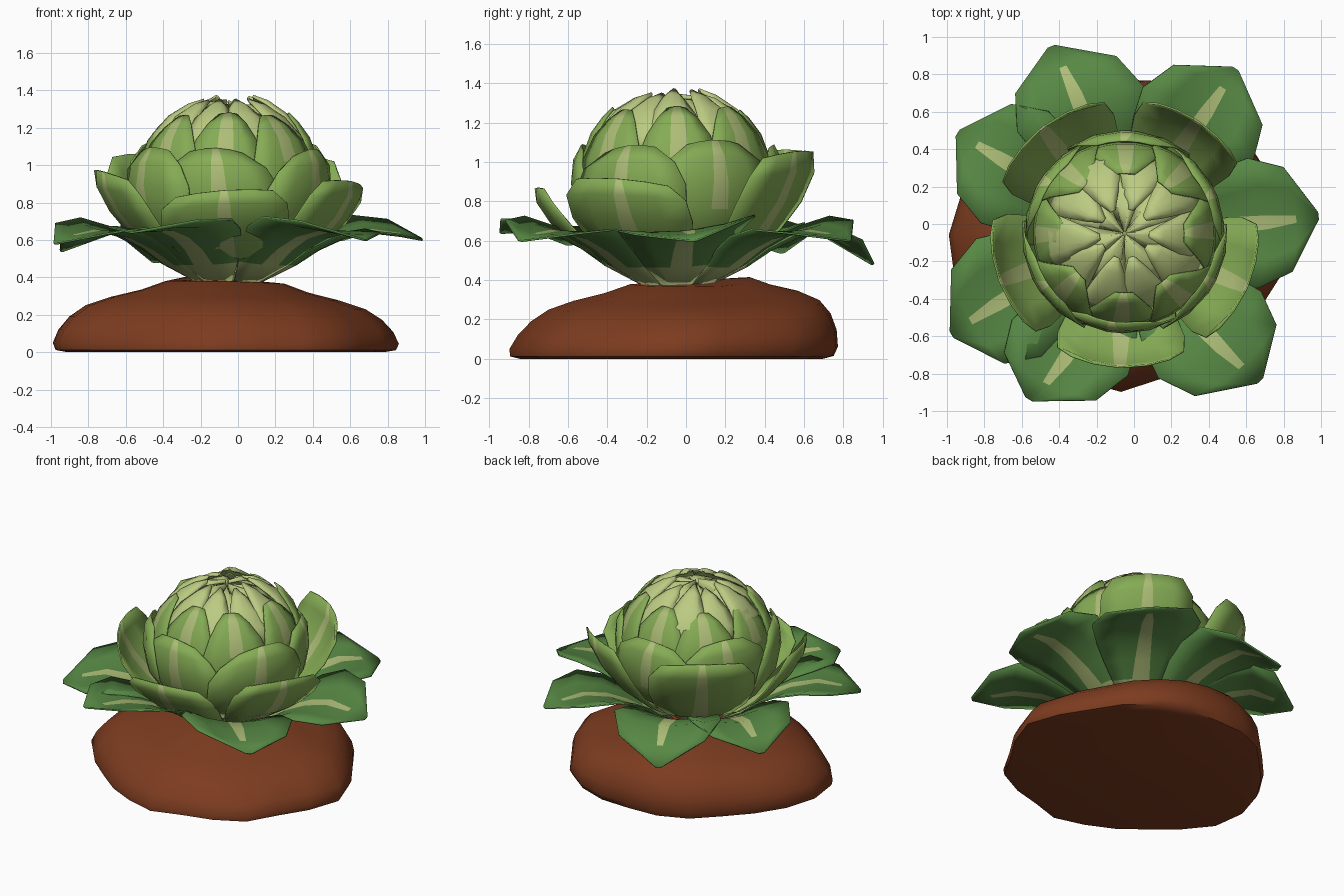
import bpy, bmesh, math, random
from mathutils import Vector

random.seed(4)
if "Cube" in bpy.data.objects:
    bpy.data.objects.remove(bpy.data.objects["Cube"])

AXIS = Vector((-0.05, -0.05, 0))


def material(name, rgb):
    m = bpy.data.materials.new(name)
    m.use_nodes = True
    m.diffuse_color = (*rgb, 1)
    bsdf = next(n for n in m.node_tree.nodes if n.type == 'BSDF_PRINCIPLED')
    bsdf.inputs["Base Color"].default_value = (*rgb, 1)
    return m


SOIL = material("soil brown", (0.205, 0.045, 0.014))
DARK = material("outer leaf green", (0.095, 0.245, 0.058))
GREEN = material("head leaf green", (0.235, 0.41, 0.09))
HEART = material("heart pale green", (0.5, 0.6, 0.225))
RIB = material("rib pale green", (0.42, 0.51, 0.185))


def finish(name, bm, mats, thickness=0, sharp=40):
    bmesh.ops.recalc_face_normals(bm, faces=bm.faces)
    mesh = bpy.data.meshes.new(name)
    bm.to_mesh(mesh)
    bm.free()
    obj = bpy.data.objects.new(name, mesh)
    bpy.context.collection.objects.link(obj)
    for m in mats:
        mesh.materials.append(m)
    if thickness:
        mod = obj.modifiers.new("thickness", 'SOLIDIFY')
        mod.thickness, mod.offset = thickness, 0
    bpy.ops.object.select_all(action='DESELECT')
    obj.select_set(True)
    bpy.context.view_layer.objects.active = obj
    bpy.ops.object.shade_smooth_by_angle(angle=math.radians(sharp))


def leaf(name, mats, angle, profile, cup=0.0, tilt=0.0, skew=0.0,
         rib=(0, 0), base_rows=0):
    """Sheet swept up a profile of (radius, height, half angle);
    rib = (first row, last row) of the pale middle stripe."""
    bm = bmesh.new()
    rows, last = [], len(profile) - 1
    for i, (r, z, half) in enumerate(profile):
        t = i / last
        k = min(0.5, 0.062 * (1 - 0.6 * t) / max(r * half, 0.01))
        if i >= rib[1]:
            k *= 0.65
        row = []
        for s in (-1, -0.55, -k, k, 0.55, 1):
            a = math.radians(angle) + s * half + skew * t * t
            h = z + t * (cup * s * s + tilt * s) * min(1, half / 0.4)
            row.append(bm.verts.new(AXIS + Vector((r * math.cos(a), r * math.sin(a), h))))
        rows.append(row)
    for i, (lo, hi) in enumerate(zip(rows, rows[1:])):
        for j in range(len(lo) - 1):
            f = bm.faces.new((lo[j], lo[j + 1], hi[j + 1], hi[j]))
            striped = j == 2 and rib[0] <= i < rib[1]
            f.material_index = 1 if striped or i < base_rows else 0
    finish(name, bm, mats, 0.01)


# Soil mound: stacked rings with an uneven outline and a raised back
bm = bmesh.new()
outline = [0.93, 0.88, 0.84, 0.86, 0.86, 0.85, 0.83, 0.85, 0.85, 0.82, 0.84, 0.88,
           0.92, 0.92, 0.85, 0.8, 0.8, 0.81, 0.84, 0.8, 0.83, 0.87, 0.84, 0.88]
N = len(outline)
layers = [(0.92, 0), (0.985, 0.012), (1, 0.05), (0.97, 0.12), (0.91, 0.19), (0.82, 0.25),
          (0.68, 0.295), (0.5, 0.335), (0.36, 0.38), (0.16, 0.39)]
rings = []
for scale, z in layers:
    ring = []
    for n, reach in enumerate(outline):
        a = math.tau * n / N
        r = scale * (reach * scale + 0.86 * (1 - scale))
        lift = 0.26 * max(0, math.cos(a - 1.8)) ** 3 - 0.1 * max(0, math.cos(a))
        ring.append(bm.verts.new((r * math.cos(a) - 0.07,
                                  r * math.sin(a) - 0.07 + 0.25 * z,
                                  z * (1 + lift * scale))))
    rings.append(ring)
for lo, hi in zip(rings, rings[1:]):
    for n in range(N):
        bm.faces.new((lo[n], lo[(n + 1) % N], hi[(n + 1) % N], hi[n]))
bm.faces.new(rings[0][::-1])
bm.faces.new(rings[-1])
finish("soil_mound", bm, [SOIL], sharp=50)

# Solid core hidden behind the wrapped leaves
bm = bmesh.new()
bmesh.ops.create_uvsphere(bm, u_segments=20, v_segments=12, radius=0.43)
for v in bm.verts:
    v.co = v.co + AXIS + Vector((0, 0, 0.84))
finish("head_core", bm, [GREEN])

# Stem
bm = bmesh.new()
bmesh.ops.create_cone(bm, segments=14, radius1=0.12, radius2=0.28, depth=0.2, cap_ends=True)
for v in bm.verts:
    v.co = v.co + AXIS + Vector((0, 0, 0.45))
finish("stem", bm, [RIB])

# Spreading outer leaves: (angle, reach, tip height, tilt, skew)
outer = [(4, 1.0, 0.6, 0.06, 0.02), (56, 1.02, 0.6, 0.05, 0), (108, 1.03, 0.48, 0.02, 0.06),
         (149, 1.0, 0.54, 0, 0), (208, 1.03, 0.58, -0.04, 0.04),
         (248, 0.985, 0.64, 0.03, -0.14), (308, 1.03, 0.6, -0.05, 0.08)]
for n, (ang, reach, tip, tilt, skew) in enumerate(outer):
    prof = [(0.12, 0.35, 0.48), (0.36, 0.47, 0.52), (0.48, 0.55, 0.54), (0.62, 0.615, 0.52),
            (0.77 * reach, 0.65, 0.47), (0.92 * reach, 0.355 + 0.46 * tip, 0.31),
            (1.04 * reach, tip, 0.02)]
    leaf(f"outer_leaf_{n + 1}", [DARK, RIB], ang, prof, 0.06, tilt, skew,
         rib=(1, 5), base_rows=1)

# Open cupped leaves: (angle, rim height, half width, tilt)
for n, (ang, top, half, tilt) in enumerate([(268, 0.87, 0.49, 0.02), (336, 0.92, 0.48, -0.02),
                                            (57, 1.06, 0.43, 0.02), (128, 1.07, 0.5, 0),
                                            (201, 0.97, 0.46, -0.03)]):
    def up(f):
        return 0.42 + (top - 0.42) * f
    prof = [(0.14, 0.42, half), (0.38, up(0.18), half * 1.15), (0.53, up(0.38), half * 1.2),
            (0.635, up(0.6), half * 1.15), (0.705, up(0.83), half * 1.02),
            (0.715, up(0.99), half * 0.76)]
    leaf(f"open_leaf_{n + 1}", [GREEN, RIB], ang, prof, -0.02, tilt, rib=(1, 5), base_rows=1)


def wrapped_ring(name, mats, count, start, prof, cup, jitter, **kw):
    for n in range(count):
        d = random.uniform(-jitter, jitter)
        grow = 1 + (n % 2) * 0.03
        shape = [(r * grow, z + d * i / len(prof), h) for i, (r, z, h) in enumerate(prof)]
        leaf(f"{name}_{n + 1}", mats, start + 360 * n / count + random.uniform(-3, 3),
             shape, cup, random.uniform(-jitter, jitter),
             random.uniform(-4, 4) * jitter, **kw)


# Head leaves wrapped in overlapping rings
wrapped_ring("lower_head_leaf", [GREEN, RIB], 6, 268,
             [(0.2, 0.46, 0.6), (0.41, 0.61, 0.64), (0.505, 0.76, 0.66), (0.53, 0.9, 0.64),
              (0.52, 1.02, 0.52), (0.48, 1.1, 0.3)], -0.03, 0.025, rib=(2, 5), base_rows=1)
wrapped_ring("upper_head_leaf", [GREEN, RIB], 8, 270,
             [(0.44, 0.7, 0.46), (0.485, 0.88, 0.48), (0.475, 1.02, 0.46), (0.43, 1.14, 0.38),
              (0.37, 1.22, 0.28), (0.32, 1.265, 0.15)], -0.02, 0.02, rib=(2, 5))

# Pale heart leaves, ridged and pointed, closing over the middle
wrapped_ring("heart_leaf", [HEART, RIB], 10, 290,
             [(0.44, 1.05, 0.36), (0.39, 1.17, 0.36), (0.31, 1.265, 0.34),
              (0.21, 1.33, 0.28), (0.13, 1.355, 0.1)], -0.05, 0.025)
wrapped_ring("inner_heart_leaf", [HEART, RIB], 7, 300,
             [(0.3, 1.2, 0.48), (0.23, 1.27, 0.48), (0.14, 1.32, 0.45), (0.01, 1.33, 0.4)],
             -0.04, 0.03)
